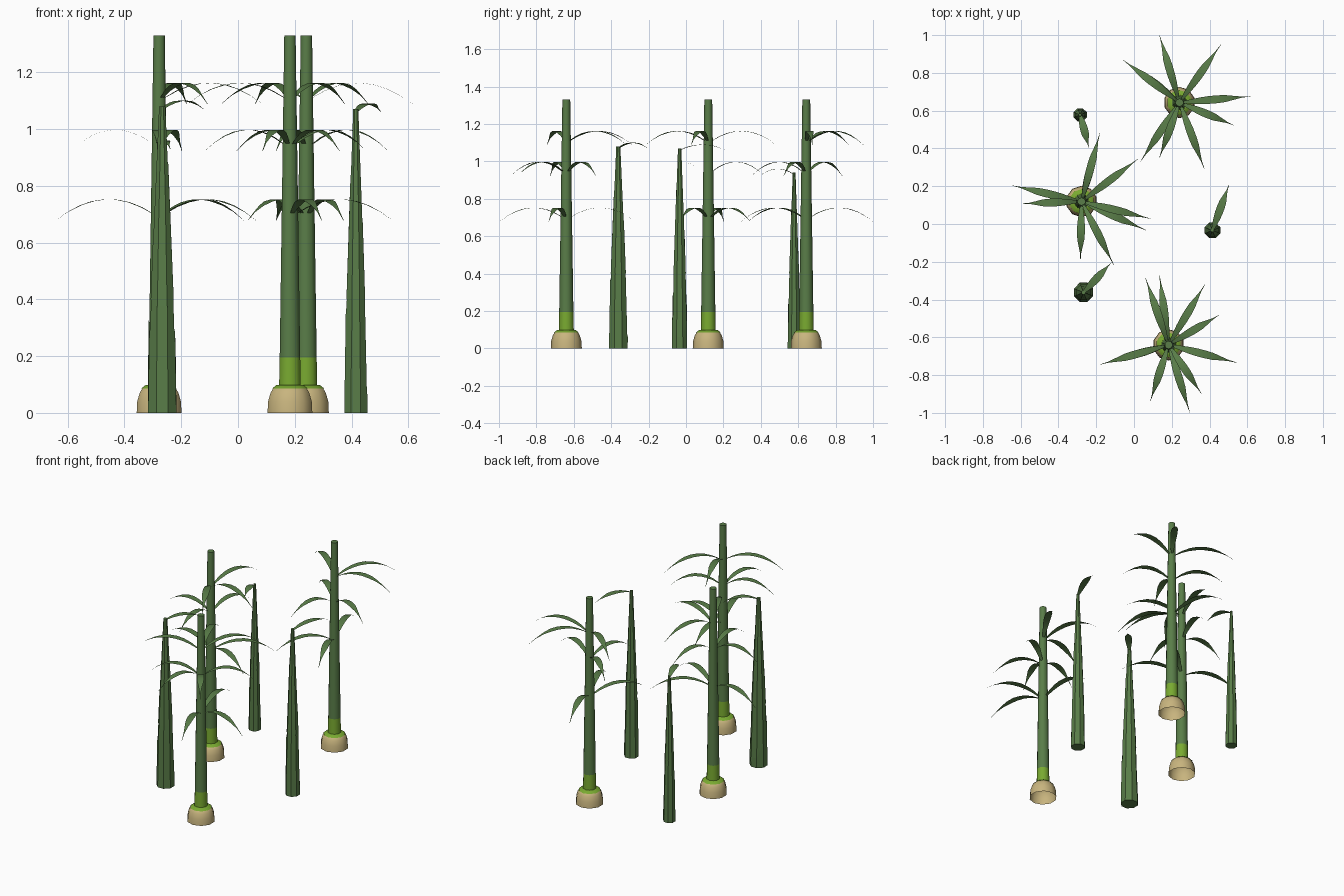
import bpy, bmesh
from math import sin, cos, pi, radians

if "Cube" in bpy.data.objects:
    bpy.data.objects.remove(bpy.data.objects["Cube"])


def material(name, rgb):
    m = bpy.data.materials.new(name)
    m.diffuse_color = (*rgb, 1)
    m.use_nodes = True
    m.node_tree.nodes["Principled BSDF"].inputs["Base Color"].default_value = m.diffuse_color
    return m


GREEN = material("leaf_green", (0.10, 0.205, 0.065))
LIME = material("lime_green", (0.19, 0.40, 0.03))
TAN = material("root_tan", (0.58, 0.46, 0.21))


def finish(name, bm, mats, angle=None):
    me = bpy.data.meshes.new(name)
    bm.to_mesh(me)
    bm.free()
    for m in mats:
        me.materials.append(m)
    ob = bpy.data.objects.new(name, me)
    bpy.context.collection.objects.link(ob)
    if angle:
        bpy.ops.object.select_all(action='DESELECT')
        bpy.context.view_layer.objects.active = ob
        ob.select_set(True)
        bpy.ops.object.shade_smooth_by_angle(angle=radians(angle))


def lathe(bm, x, y, profile, sides, bottom=False, top=False):
    """Skin rings; each profile point is (radius, z), z may be a function of angle."""
    rings = []
    for r, z in profile:
        ring = []
        for i in range(sides):
            a = 2 * pi * (i + 0.5) / sides
            zz = z(a) if callable(z) else z
            rr = r(zz) if callable(r) else r
            ring.append(bm.verts.new((x + rr * cos(a), y + rr * sin(a), zz)))
        rings.append(ring)
    for lo, hi in zip(rings, rings[1:]):
        for i in range(sides):
            j = (i + 1) % sides
            bm.faces.new((lo[i], lo[j], hi[j], hi[i]))
    if bottom:
        bm.faces.new(rings[0][::-1])
    if top:
        bm.faces.new(rings[-1])


def leaf(bm, x, y, z, deg, length, width, arch, drop, start=0.0):
    """Flat arched blade, pointed at the tip."""
    a = radians(deg)
    n = 8
    prev = None
    for k in range(n + 1):
        t = k / n
        d = start + t * (length - start)
        w = width / 2 * max(0.04, (0.3 + 0.7 * sin(pi * min(1, t * 1.1))) * min(1, (1 - t) * 3))
        h = z + arch * 4 * t * (1 - t) - drop * t
        pair = [bm.verts.new((x + d * cos(a) - s * w * sin(a), y + d * sin(a) + s * w * cos(a), h))
                for s in (-1, 1)]
        if prev:
            bm.faces.new((prev[0], pair[0], pair[1], prev[1]))
        prev = pair


# Tall plants: position, leaf directions for the low, middle and top tiers
plants = [
    (0.241, 0.643, (106.6, -69.5, -123.5), (-22.7, -110, 142), (5, 54.5, 143)),
    (-0.278, 0.119, (37, -24, 167), (-91, 182, 75), (-63, -14, 75)),
    (0.183, -0.64, (-72.6, -14.6, 97.4), (30.5, -56, -108, 196), (59, 109, 196)),
]
tiers = [(0.70, 0.374), (0.945, 0.312), (1.11, 0.376)]

for x, y, *dirs in plants:
    # root bulb, open underneath
    bm = bmesh.new()
    lathe(bm, x, y, [(0.083, 0), (0.081, 0.04), (0.072, 0.07), (0.06, 0.09), (0.046, 0.097)], 10)
    finish("root_bulb", bm, [TAN], 50)

    # lime collar
    bm = bmesh.new()
    lathe(bm, x, y, [(0.066, 0.086), (0.05, 0.098), (0.040, 0.099), (0.038, 0.195)], 10)
    finish("lime_collar", bm, [LIME], 40)

    # stalk
    bm = bmesh.new()
    lathe(bm, x, y, [(0.038, 0.195), (0.021, 1.33)], 10, top=True)
    finish("stalk", bm, [GREEN], 40)

    # three tiers of arched leaves
    bm = bmesh.new()
    for (z, length), angles in zip(tiers, dirs):
        for deg in angles:
            leaf(bm, x, y, z, deg, length, 0.042, 0.063, 0.022, 0.02)
    finish("leaves", bm, [GREEN], 40)


# Leafless shoots: position, radius, height, tip leaf direction and length, sheath direction
shoots = [
    (-0.285, 0.578, 0.037, 0.94, -75, 0.17, 180),
    (-0.267, -0.362, 0.054, 1.08, 47, 0.205, -90),
    (0.415, -0.034, 0.044, 1.07, 70, 0.25, 180),
]
taper = [(0, 1), (0.35, 0.80), (0.6, 0.60), (0.85, 0.36), (1, 0.22)]

for x, y, r, h, deg, length, side in shoots:
    def radius(z):
        t = z / h
        for (t0, r0), (t1, r1) in zip(taper, taper[1:]):
            if t <= t1:
                return r * (r0 + (r1 - r0) * (t - t0) / (t1 - t0))
        return r * taper[-1][1]

    # tapered stem
    bm = bmesh.new()
    lathe(bm, x, y, [(r * k, h * t) for t, k in taper], 8, bottom=True, top=True)
    finish("shoot_stem", bm, [GREEN], 30)

    # overlapping sheaths with slanted mouths
    bm = bmesh.new()
    for base, mid, rise, turn, gap in [(0.0, 0.22, 0.17, 0, 0.06), (0.40, 0.70, 0.18, 60, 0.03)]:
        def mouth(a):
            return (mid + rise * cos(a - radians(side + turn))) * h / 1.08

        def outer(z):
            return radius(z) + r * gap * (z > 0.01)
        lathe(bm, x, y, [(outer, base), (outer, mouth)], 8)
    finish("shoot_sheaths", bm, [GREEN], 30)

    # drooping tip leaf
    bm = bmesh.new()
    leaf(bm, x, y, h - 0.01, deg, length + 0.01, 0.042, 0.03, 0.0)
    finish("shoot_tip_leaf", bm, [GREEN], 40)
